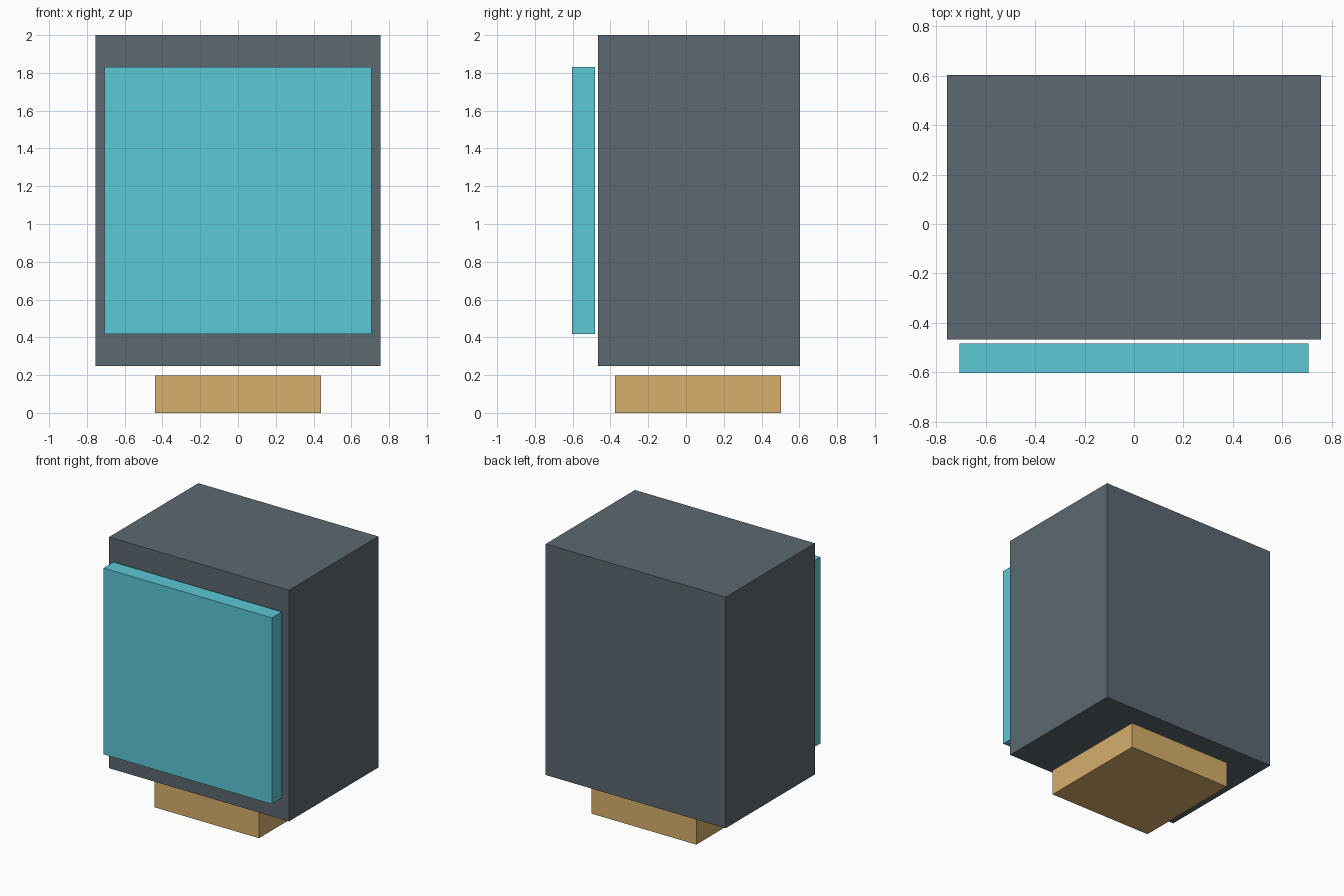
import bpy

if "Cube" in bpy.data.objects:
    bpy.data.objects.remove(bpy.data.objects["Cube"])


def paint(name, rgb):
    mat = bpy.data.materials.new(name)
    # displayed colour converted to linear
    mat.diffuse_color = (*[(c / 255) ** 2.2 for c in rgb], 1)
    mat.use_nodes = True
    mat.node_tree.nodes["Principled BSDF"].inputs["Base Color"].default_value = mat.diffuse_color
    return mat


def box(name, half_width, y, z, mat):
    """Box centred on x = 0, spanning the given y and z ranges."""
    bpy.ops.mesh.primitive_cube_add(size=1, location=(0, sum(y) / 2, sum(z) / 2))
    obj = bpy.context.object
    obj.name = name
    obj.scale = (2 * half_width, y[1] - y[0], z[1] - z[0])
    bpy.ops.object.transform_apply(location=False, rotation=False, scale=True)
    obj.data.materials.append(mat)
    return obj


# Main cabinet
box("body", 0.755, (-0.467, 0.603), (0.247, 2.0), paint("slate", (92, 104, 112)))
# Front panel, floating just ahead of the cabinet
box("front_panel", 0.706, (-0.603, -0.483), (0.417, 1.83), paint("cyan", (92, 199, 212)))
# Base block, with a small gap beneath the cabinet
box("base", 0.439, (-0.375, 0.503), (0.0, 0.197), paint("tan", (214, 173, 107)))
